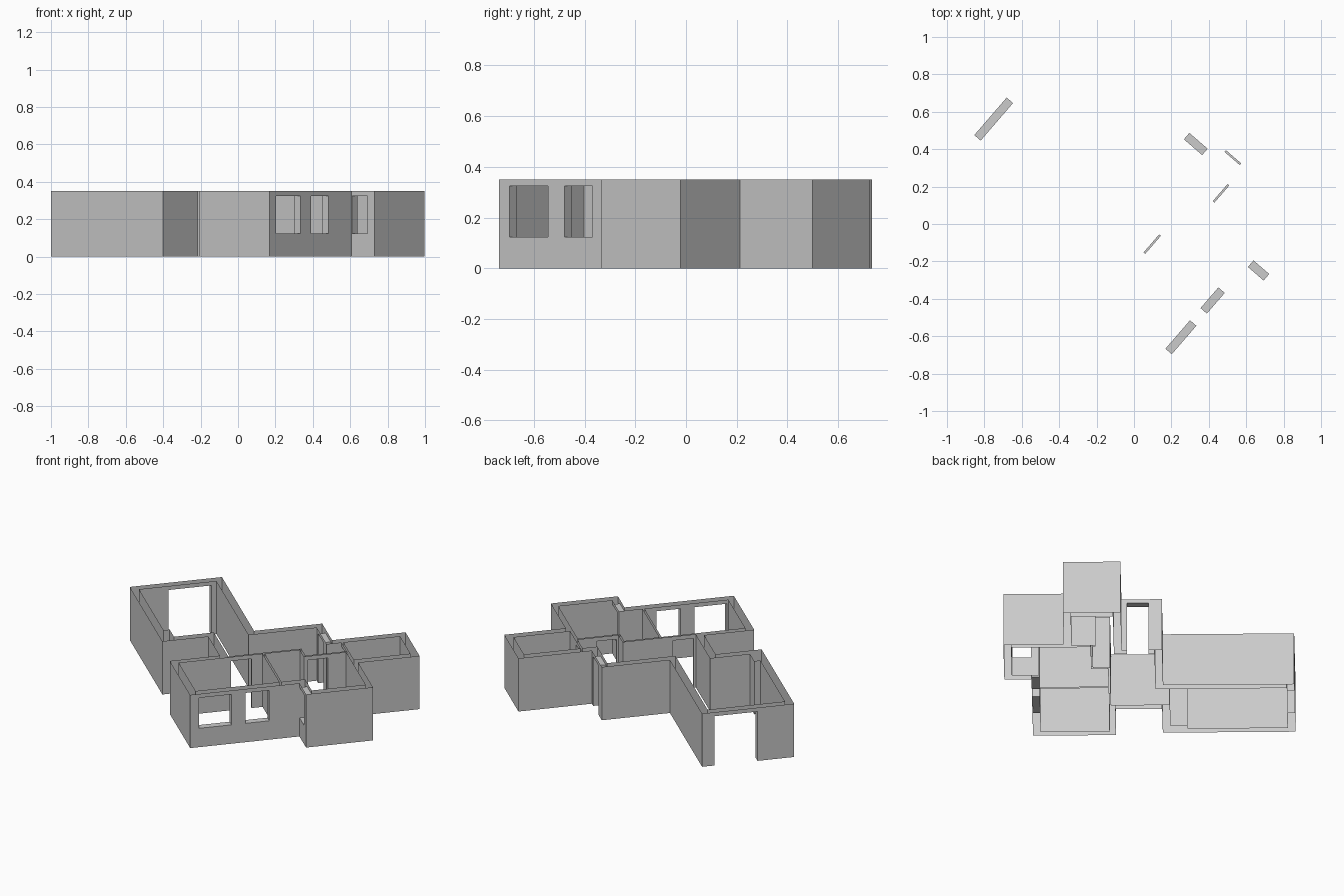
import bpy
import bmesh
import math

cube = bpy.data.objects.get("Cube")
if cube:
    bpy.data.objects.remove(cube, do_unlink=True)

H = 0.35                      # wall height
SILL, HEAD = 0.124, 0.324     # window and door heights
ANGLE = math.radians(49.2)    # the plan is turned on the site
C, S = math.cos(ANGLE), math.sin(ANGLE)

plaster = bpy.data.materials.new("grey_plaster")
plaster.use_nodes = True
GREY = (0.6, 0.6, 0.6, 1)
plaster.diffuse_color = GREY
plaster.node_tree.nodes["Principled BSDF"].inputs["Base Color"].default_value = GREY


def rect(a0, a1, b0, b1):
    return [(a0, b0), (a1, b0), (a1, b1), (a0, b1)]


def prisms(name, items):
    """One object of upright prisms, each given as (plan outline, bottom, top)."""
    bm = bmesh.new()
    for outline, low, high in items:
        base = [bm.verts.new((a * C + b * S, a * S - b * C, low)) for a, b in outline]
        face = bm.faces.new(base)
        made = bmesh.ops.extrude_face_region(bm, geom=[face])["geom"]
        for v in made:
            if isinstance(v, bmesh.types.BMVert):
                v.co.z = high
    bmesh.ops.recalc_face_normals(bm, faces=bm.faces)
    mesh = bpy.data.meshes.new(name)
    bm.to_mesh(mesh)
    bm.free()
    obj = bpy.data.objects.new(name, mesh)
    bpy.context.scene.collection.objects.link(obj)
    return obj


# Outside of the building
outside = [(-.423, -.957), (.143, -.957), (.143, -.174), (.562, -.174),
           (.562, .067), (1.013, .067), (1.013, .41), (.635, .41),
           (.635, .77), (.224, .77), (.224, .608), (-.448, .608),
           (-.448, .114), (-.14, .114), (-.14, -.166), (-.423, -.166)]

# Rooms; the gaps between them are the thin partitions
living_and_hall = [(-.378, -.912), (.098, -.912), (.098, -.129), (.517, -.129),
                   (.517, .112), (.608, .112), (.608, .239), (.354, .239),
                   (.354, .138), (-.095, .138), (-.095, -.211), (-.34, -.211),
                   (-.34, -.315), (-.378, -.315)]
corner_room = [(.125, .15), (.342, .15), (.342, .251), (.602, .251),
               (.602, .725), (.27, .725), (.27, .563), (.125, .563)]
front_room = rect(-.403, .113, .15, .563)
end_room = rect(.62, .968, .112, .365)

# Windows and doors
windows = [rect(-.395, -.194, .55, .65), rect(-.108, .038, .55, .65),
           rect(.2, .3, .611, .722)]
doors = [rect(-.198, .067, -1, -.9), rect(.5, .6, -.094, .035),
         rect(.605, .625, .114, .222), rect(.368, .489, .235, .255),
         rect(-.081, .046, .13, .155)]

walls = prisms("house_walls", [(outside, 0, H)])
rooms = prisms("room_cutter", [(r, -.1, H + .1) for r in
                               (living_and_hall, corner_room, front_room, end_room)])
openings = prisms("opening_cutter", [(w, SILL, HEAD) for w in windows]
                  + [(d, -.1, HEAD) for d in doors])

for cutter in (rooms, openings):
    cutter.hide_render = True
    mod = walls.modifiers.new(cutter.name, "BOOLEAN")
    mod.operation = "DIFFERENCE"
    mod.solver = "EXACT"
    mod.object = cutter

bpy.context.view_layer.update()
graph = bpy.context.evaluated_depsgraph_get()
cut = bpy.data.meshes.new_from_object(walls.evaluated_get(graph))
walls.modifiers.clear()
walls.data = cut
for cutter in (rooms, openings):
    bpy.data.objects.remove(cutter, do_unlink=True)

# Leave the walls open at top and bottom
bm = bmesh.new()
bm.from_mesh(cut)
caps = [f for f in bm.faces if abs(f.normal.z) > .9
        and (f.calc_center_median().z < .01 or f.calc_center_median().z > H - .01)]
bmesh.ops.delete(bm, geom=caps, context="FACES")
bm.to_mesh(cut)
bm.free()
cut.materials.clear()
cut.materials.append(plaster)
for poly in cut.polygons:
    poly.material_index = 0
    poly.use_smooth = False
